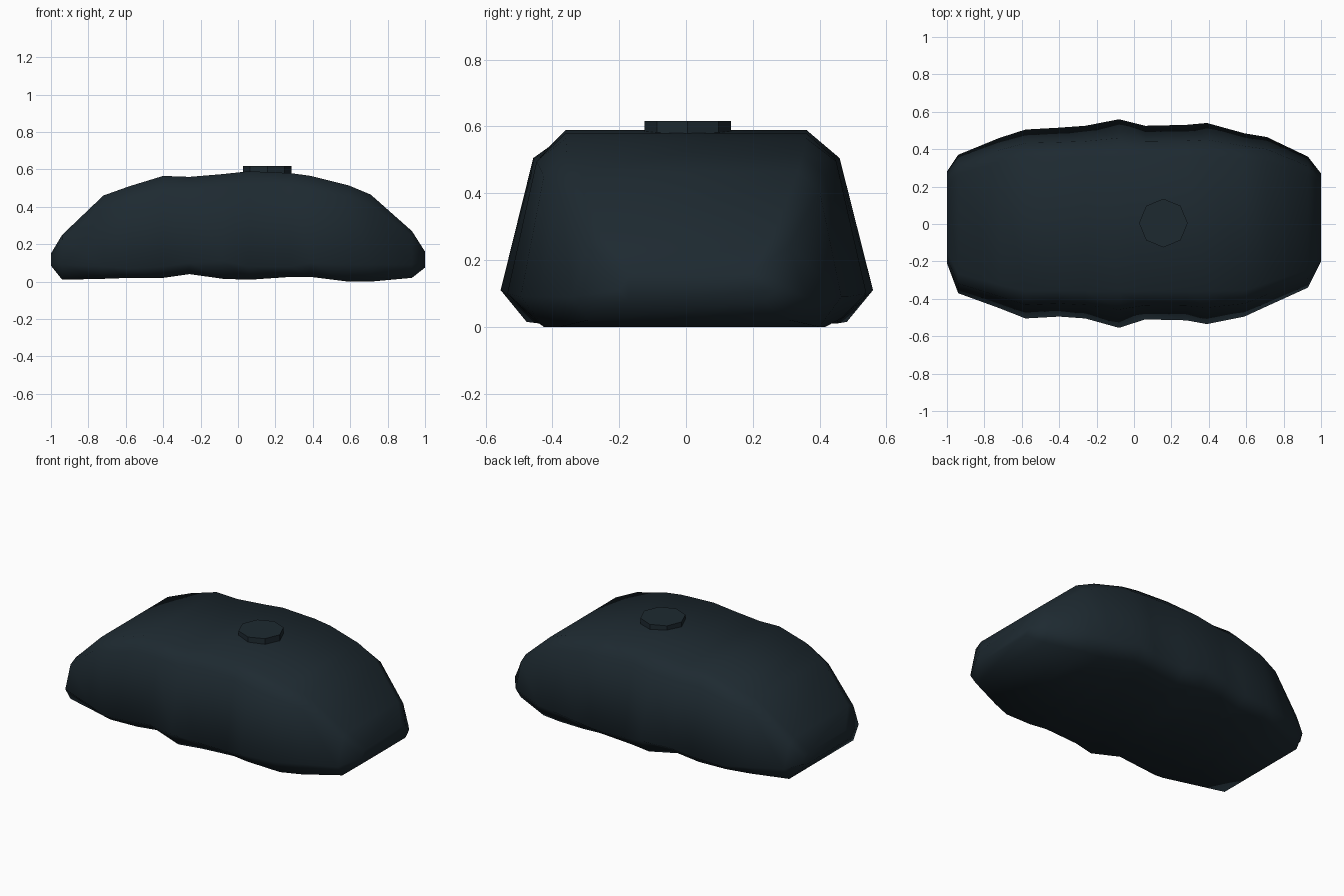
import bpy
import bmesh
import math

default_cube = bpy.data.objects.get("Cube")
if default_cube:
    bpy.data.objects.remove(default_cube)

# One dark slate colour
slate = bpy.data.materials.new("dark_slate")
slate.use_nodes = True
colour = (0.0125, 0.0225, 0.030, 1)
slate.diffuse_color = colour
shader = slate.node_tree.nodes["Principled BSDF"]
shader.inputs["Base Color"].default_value = colour
shader.inputs["Roughness"].default_value = 0.8

# Stations along the body: x, bottom z, top z, front reach, back reach, rim z
STATIONS = [
    (-1, .085, .15, .21, .28, .1),
    (-.94, .01, .25, .37, .37, .09),
    (-.72, .015, .46, .45, .46, .08),
    (-.58, .02, .51, .505, .505, .07),
    (-.4, .02, .565, .495, .515, .08),
    (-.26, .04, .56, .505, .525, .1),
    (-.08, .015, .575, .555, .56, .11),
    (.06, .01, .59, .51, .525, .08),
    (.28, .025, .58, .515, .53, .08),
    (.39, .025, .565, .535, .54, .1),
    (.59, 0, .515, .495, .485, .09),
    (.71, 0, .465, .44, .465, .09),
    (.93, .02, .27, .34, .36, .09),
    (1, .075, .16, .2, .27, .11),
]


def half_section(reach, bottom, top, rim):
    """Distance from the middle and height, from the underside to the roof."""
    roof = min(.36, .72 * reach)
    shoulder = (roof + reach) / 2
    return [
        (reach * .86, bottom),
        (reach, rim),
        (shoulder, top - .15 * (top - rim)),
        (roof, top),
    ]


def make_object(name, bm):
    bmesh.ops.recalc_face_normals(bm, faces=bm.faces[:])
    mesh = bpy.data.meshes.new(name)
    bm.to_mesh(mesh)
    bm.free()
    mesh.materials.append(slate)
    obj = bpy.data.objects.new(name, mesh)
    bpy.context.collection.objects.link(obj)
    return obj


# Rounded body lofted through the stations
bm = bmesh.new()
rings = []
for x, bottom, top, front, back, rim in STATIONS:
    back_side = half_section(back, bottom, top, rim)
    front_side = half_section(front, bottom, top, rim)
    outline = back_side + [(-y, z) for y, z in reversed(front_side)]
    rings.append([bm.verts.new((x, y, z)) for y, z in outline])
for ring, following in zip(rings, rings[1:]):
    count = len(ring)
    for i in range(count):
        j = (i + 1) % count
        bm.faces.new((ring[i], ring[j], following[j], following[i]))
bm.faces.new(rings[0])
bm.faces.new(rings[-1])
body = make_object("body", bm)

# Smooth body that keeps the underside edge crisp
bpy.ops.object.select_all(action="DESELECT")
body.select_set(True)
bpy.context.view_layer.objects.active = body
bpy.ops.object.shade_smooth_by_angle(angle=math.radians(75))

# Eight-sided cap on the roof
bm = bmesh.new()
bmesh.ops.create_cone(bm, cap_ends=True, segments=8, radius1=.13, radius2=.13, depth=.08)
cap = make_object("roof_cap", bm)
cap.location = (.157, .005, .577)
